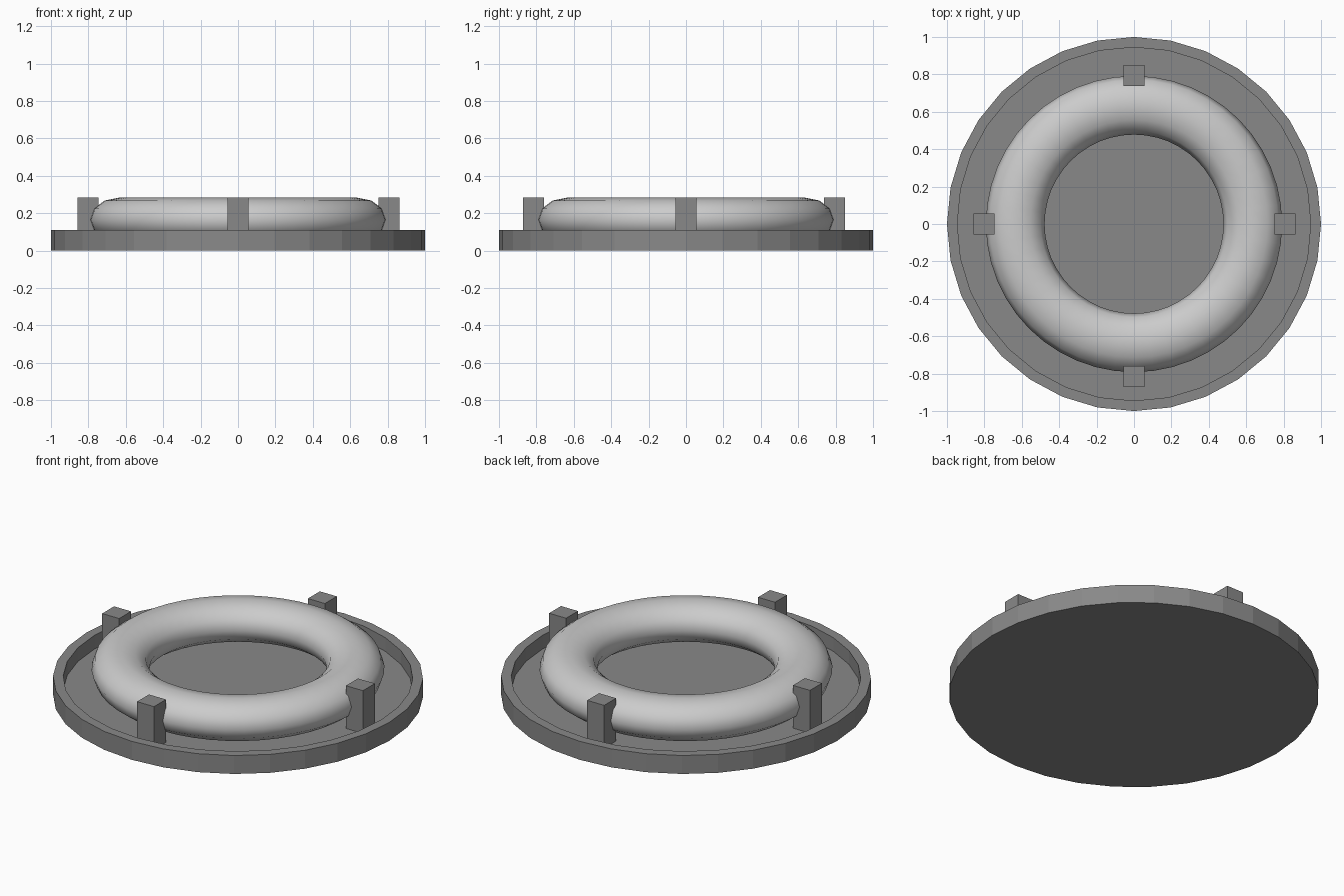
import bpy, bmesh
from math import cos, sin, pi

if "Cube" in bpy.data.objects:
    bpy.data.objects.remove(bpy.data.objects["Cube"])


def lathe(name, profile, sides, closed=False):
    """Spin an (r, z) profile around the z axis; r = 0 points become poles."""
    bm = bmesh.new()
    rings = []
    for r, z in profile:
        if r == 0:
            rings.append([bm.verts.new((0, 0, z))] * sides)
        else:
            rings.append([bm.verts.new((r * cos(2 * pi * i / sides), r * sin(2 * pi * i / sides), z))
                          for i in range(sides)])
    pairs = list(zip(rings, rings[1:]))
    if closed:
        pairs.append((rings[-1], rings[0]))
    for a, b in pairs:
        for i in range(sides):
            j = (i + 1) % sides
            bm.faces.new(list(dict.fromkeys((a[i], a[j], b[j], b[i]))))
    bmesh.ops.recalc_face_normals(bm, faces=bm.faces)
    mesh = bpy.data.meshes.new(name)
    bm.to_mesh(mesh)
    bm.free()
    obj = bpy.data.objects.new(name, mesh)
    bpy.context.collection.objects.link(obj)
    return obj


FLOOR, TOP = 0.028, 0.283
dark = bpy.data.materials.new("dark_grey")
dark.diffuse_color = (0.25, 0.25, 0.25, 1)
dark.use_nodes = True
dark.node_tree.nodes["Principled BSDF"].inputs["Base Color"].default_value = dark.diffuse_color

# Shallow round tray with a thin raised rim
tray = lathe("tray", [(0, 0), (1, 0), (1, 0.11), (0.945, 0.11), (0.945, FLOOR), (0, FLOOR)], 32)
tray.data.materials.append(dark)

# Slightly flattened ring lying in the tray
section = [(0.635 + 0.157 * cos(pi * k / 6), 0.165 + 0.118 * sin(pi * k / 6)) for k in range(12)]
ring = lathe("ring", section, 48, closed=True)
ring.data.shade_smooth()

# Four square posts holding the ring
posts = {"right": (0.808, 0), "left": (-0.801, 0), "back": (0, 0.795), "front": (0, -0.815)}
for side, (x, y) in posts.items():
    bpy.ops.mesh.primitive_cube_add(size=1, location=(x, y, (FLOOR + TOP) / 2))
    post = bpy.context.object
    post.name = side + "_post"
    post.scale = (0.112, 0.112, TOP - FLOOR)
    post.data.materials.append(dark)
